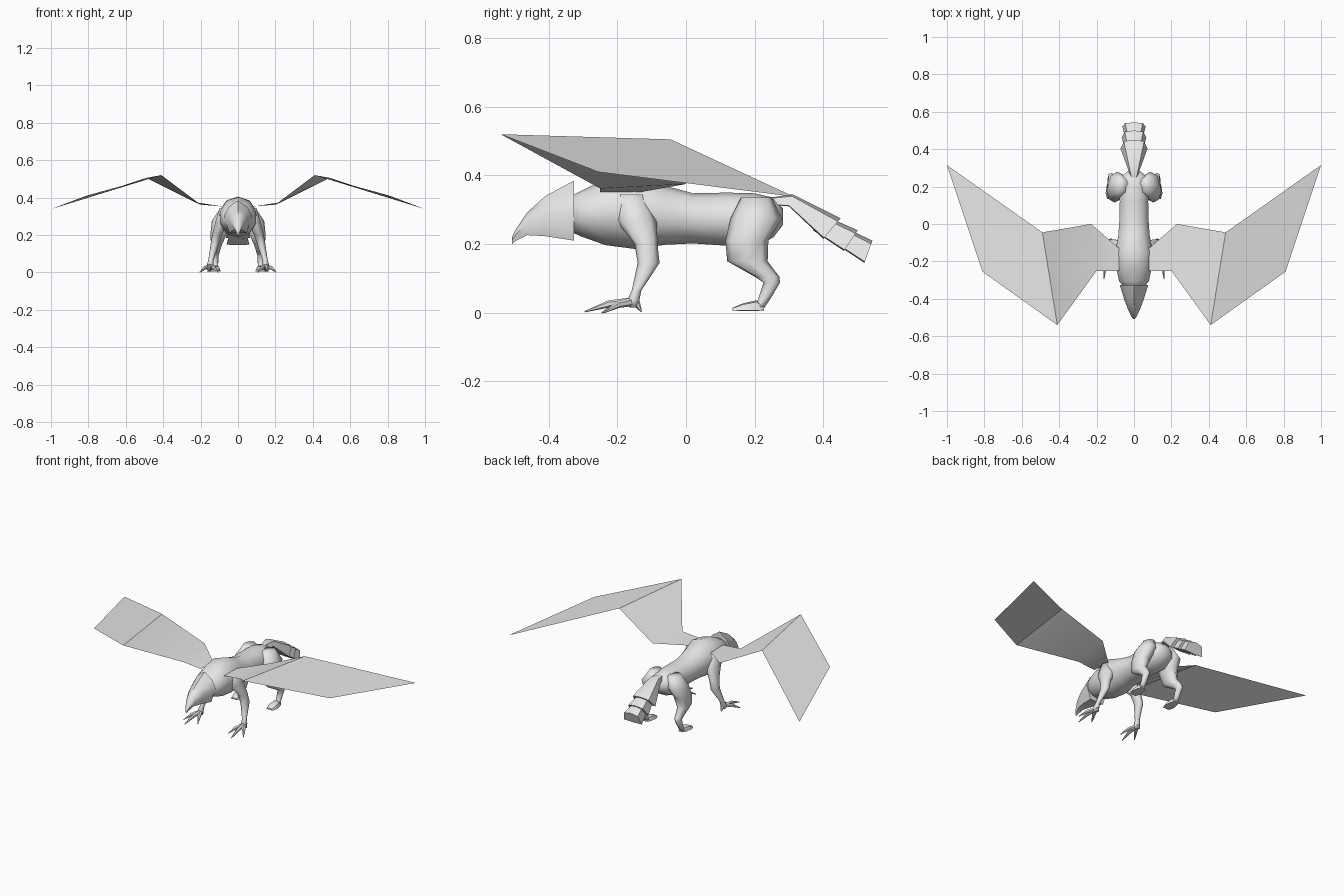
import bpy, bmesh, math
from mathutils import Vector

cube = bpy.data.objects.get("Cube")
if cube:
    bpy.data.objects.remove(cube, do_unlink=True)

grey = bpy.data.materials.new("plain_grey")
grey.use_nodes = True
grey.diffuse_color = (0.8, 0.8, 0.8, 1)
grey.node_tree.nodes["Principled BSDF"].inputs["Base Color"].default_value = (0.8, 0.8, 0.8, 1)


def finish(name, bm, mirror=False, angle=50, solid=True):
    """Turn a bmesh into a shaded object, mirrored across x if asked."""
    if solid:
        bmesh.ops.recalc_face_normals(bm, faces=bm.faces)
    mesh = bpy.data.meshes.new(name)
    bm.to_mesh(mesh)
    bm.free()
    mesh.materials.append(grey)
    obj = bpy.data.objects.new(name, mesh)
    bpy.context.collection.objects.link(obj)
    if mirror:
        mod = obj.modifiers.new("Mirror", 'MIRROR')
        mod.use_mirror_merge = False
    bpy.ops.object.select_all(action='DESELECT')
    obj.select_set(True)
    bpy.context.view_layer.objects.active = obj
    bpy.ops.object.shade_smooth_by_angle(angle=math.radians(angle))
    return obj


def loft(name, rings, **options):
    """Skin a list of equal-length point rings and cap both ends."""
    bm = bmesh.new()
    loops = [[bm.verts.new(p) for p in ring] for ring in rings]
    count = len(loops[0])
    for a, b in zip(loops, loops[1:]):
        for i in range(count):
            j = (i + 1) % count
            bm.faces.new((a[i], a[j], b[j], b[i]))
    bm.faces.new(loops[0])
    bm.faces.new(loops[-1])
    return finish(name, bm, **options)


def circle(sides):
    return [(math.sin(math.tau * i / sides), math.cos(math.tau * i / sides)) for i in range(sides)]


def section(profile, top, bottom, width):
    """Ring spanning a top and a bottom (y, z) point."""
    t, b = Vector((0, *top)), Vector((0, *bottom))
    return [(t + b) / 2 + (t - b) / 2 * v + Vector((width * u, 0, 0)) for u, v in profile]


def upright(profile, stations):
    """Vertical sections from (y, top, bottom, half width)."""
    return [section(profile, (y, t), (y, b), w) for y, t, b, w in stations]


def limb(stations, sides=8):
    """Level rings from (z, front y, back y, centre x, half width)."""
    return [[Vector((x + rx * u, (f + b) / 2 + (b - f) / 2 * v, z)) for u, v in circle(sides)]
            for z, f, b, x, rx in stations]


def claw(name, start, end, radius):
    """Tapered, bent toe from the ankle to the ground."""
    start, end = Vector(start), Vector(end)
    middle = start.lerp(end, 0.5) + Vector((0, 0, 0.008))
    side = (end - start).cross(Vector((0, 0, 1))).normalized()
    up = side.cross(end - start).normalized()
    rings = [[p + (side * u + up * v) * r for u, v in circle(6)]
             for p, r in ((start, radius), (middle, radius * 0.8), (end, 0.002))]
    loft(name, rings, mirror=True)


# Body from neck to rump
loft("body", upright(circle(10), [
    (-0.345, 0.335, 0.240, 0.050), (-0.305, 0.355, 0.222, 0.084),
    (-0.235, 0.390, 0.197, 0.100), (-0.150, 0.405, 0.186, 0.105),
    (-0.060, 0.370, 0.198, 0.088), (0.020, 0.348, 0.202, 0.082),
    (0.120, 0.350, 0.195, 0.080), (0.200, 0.348, 0.190, 0.085),
    (0.255, 0.335, 0.220, 0.070), (0.282, 0.305, 0.255, 0.035)]), angle=80)

# Ridged head with hooked beak and flared collar
ridged = [(0, 1), (0.65, 0.6), (1, 0.05), (0.6, -1), (-0.6, -1), (-1, 0.05), (-0.65, 0.6)]
loft("head", upright(ridged, [
    (-0.507, 0.220, 0.200, 0.006), (-0.495, 0.245, 0.210, 0.014),
    (-0.462, 0.293, 0.226, 0.030), (-0.410, 0.340, 0.223, 0.050),
    (-0.326, 0.385, 0.210, 0.076)]))

# Overlapping tail segments
arched = [(0, 1), (0.75, 0.7), (1, -0.9), (0, -1), (-1, -0.9), (-0.75, 0.7)]
tail_parts = {
    "tail_base": [((0.24, 0.335), (0.24, 0.315), 0.015), ((0.31, 0.345), (0.30, 0.31), 0.035),
                  ((0.45, 0.275), (0.40, 0.215), 0.072)],
    "tail_middle": [((0.40, 0.285), (0.37, 0.24), 0.040), ((0.50, 0.24), (0.46, 0.18), 0.066)],
    "tail_tip": [((0.46, 0.25), (0.43, 0.205), 0.040), ((0.543, 0.21), (0.52, 0.145), 0.062)],
}
for part, stations in tail_parts.items():
    loft(part, [section(arched, *s) for s in stations])

# Front legs with bird claws
loft("front_legs", limb([
    (0.345, -0.200, -0.120, 0.070, 0.028), (0.270, -0.205, -0.085, 0.085, 0.036),
    (0.200, -0.150, -0.083, 0.112, 0.026), (0.145, -0.141, -0.077, 0.125, 0.022),
    (0.065, -0.158, -0.130, 0.145, 0.014), (0.035, -0.172, -0.136, 0.150, 0.018),
    (0.015, -0.165, -0.142, 0.150, 0.012)]), mirror=True, angle=80)
ankle = (0.15, -0.155, 0.032)
toes = {"inner_claws": (0.105, -0.245, 0), "middle_claws": (0.16, -0.295, 0.003),
        "outer_claws": (0.205, -0.24, 0), "rear_claws": (0.15, -0.130, 0.003)}
for toe, end in toes.items():
    claw(toe, ankle, end, 0.013)

# Hind legs with paws
loft("hind_legs", limb([
    (0.335, 0.160, 0.250, 0.065, 0.035), (0.275, 0.130, 0.280, 0.088, 0.052),
    (0.210, 0.115, 0.240, 0.102, 0.045), (0.150, 0.120, 0.238, 0.115, 0.030),
    (0.105, 0.200, 0.272, 0.120, 0.021), (0.088, 0.226, 0.274, 0.122, 0.018),
    (0.040, 0.210, 0.246, 0.122, 0.016), (0.010, 0.200, 0.225, 0.122, 0.018)]),
    mirror=True, angle=80)
paws = upright(arched, [(0.135, 0.014, 0.005, 0.022), (0.165, 0.027, 0.005, 0.030),
                        (0.205, 0.036, 0.005, 0.024), (0.228, 0.020, 0.007, 0.015)])
loft("hind_paws", [[p + Vector((0.122, 0, 0)) for p in ring] for ring in paws], mirror=True)

# Thin folded wings: a leading and a trailing edge joined by panels
leading = [(0.08, -0.25, 0.352), (0.20, -0.25, 0.362), (0.41, -0.54, 0.52), (0.81, -0.255, 0.41)]
trailing = [(0.08, -0.13, 0.352), (0.23, 0.0, 0.375), (0.49, -0.045, 0.505), (1.0, 0.315, 0.338)]
bm = bmesh.new()
edges = [[bm.verts.new(p) for p in row] for row in (leading, trailing)]
for i in range(len(leading) - 1):
    bm.faces.new((edges[0][i], edges[0][i + 1], edges[1][i + 1], edges[1][i]))
finish("wings", bm, mirror=True, angle=25, solid=False)
